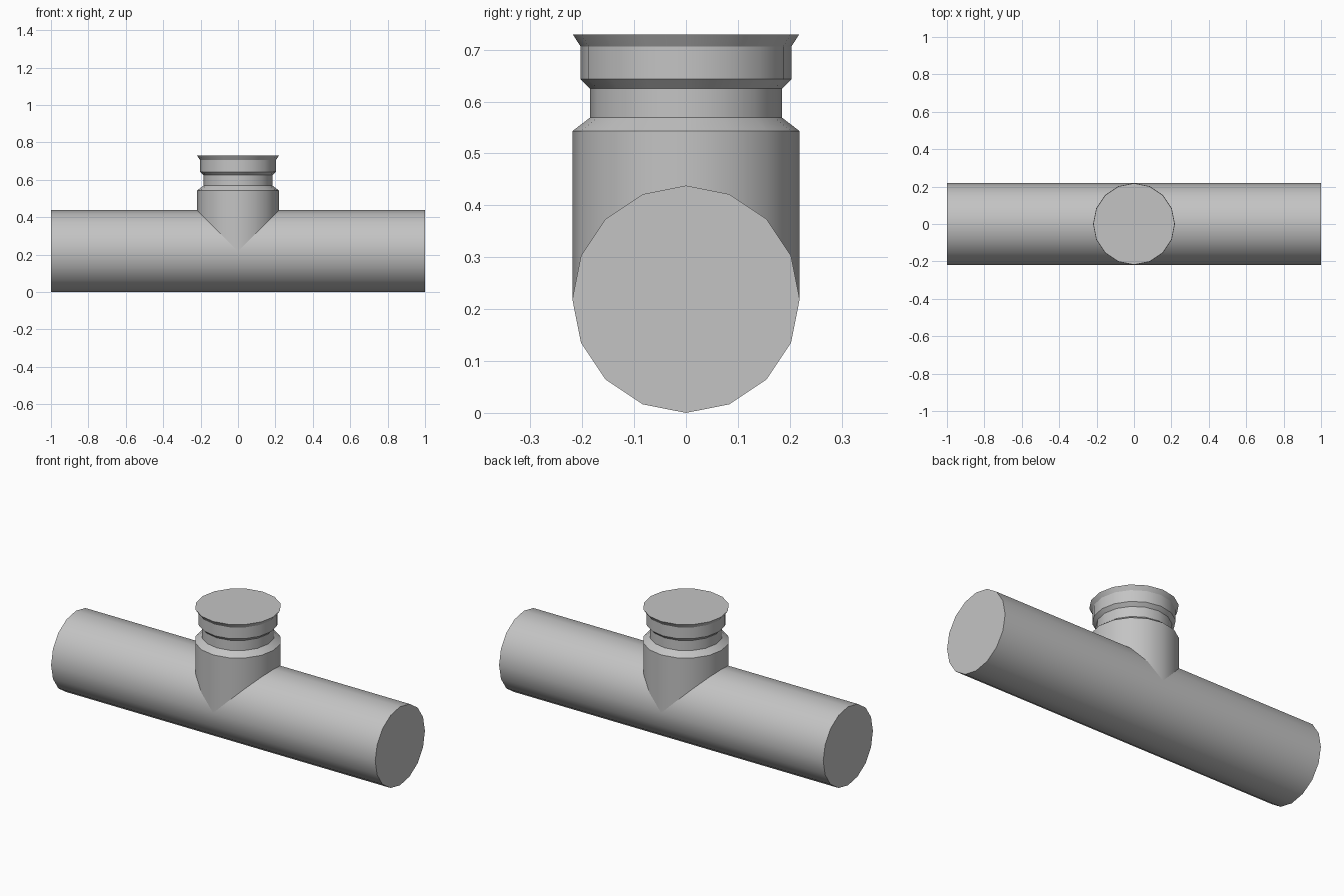
import bpy, bmesh
from math import cos, sin, tau, radians
from mathutils import Matrix

cube = bpy.data.objects.get("Cube")
if cube:
    bpy.data.objects.remove(cube, do_unlink=True)

SIDES = 16
R = 0.219   # pipe radius, also the height of its axis

# Single plain grey
grey = bpy.data.materials.new("pipe grey")
grey.use_nodes = True
colour = (0.55, 0.55, 0.55, 1)
grey.diffuse_color = colour
grey.node_tree.nodes["Principled BSDF"].inputs["Base Color"].default_value = colour


def lathe(name, profile, matrix=None):
    """Capped solid of revolution about z from (radius, height) pairs."""
    bm = bmesh.new()
    rings = []
    for r, z in profile:
        rings.append([bm.verts.new((r * cos(tau * i / SIDES), r * sin(tau * i / SIDES), z))
                      for i in range(SIDES)])
    for low, high in zip(rings, rings[1:]):
        for i in range(SIDES):
            j = (i + 1) % SIDES
            bm.faces.new((low[i], low[j], high[j], high[i]))
    bm.faces.new(rings[0][::-1])
    bm.faces.new(rings[-1])
    if matrix:
        bm.transform(matrix)
    bmesh.ops.recalc_face_normals(bm, faces=bm.faces)
    mesh = bpy.data.meshes.new(name)
    bm.to_mesh(mesh)
    bm.free()
    mesh.materials.append(grey)
    obj = bpy.data.objects.new(name, mesh)
    bpy.context.collection.objects.link(obj)
    bpy.ops.object.select_all(action='DESELECT')
    obj.select_set(True)
    bpy.context.view_layer.objects.active = obj
    bpy.ops.object.shade_smooth_by_angle(angle=radians(30))
    return obj


# Horizontal main run
lathe("main_pipe", [(R, -1), (R, 1)],
      Matrix.Translation((0, 0, R)) @ Matrix.Rotation(tau / 4, 4, 'Y'))

# Upright branch: wide collar, groove, socket and flared lip
lathe("branch_pipe", [(R, R), (R, 0.543), (0.185, 0.569), (0.185, 0.625),
                      (0.203, 0.643), (0.203, 0.706), (0.218, 0.729)])
